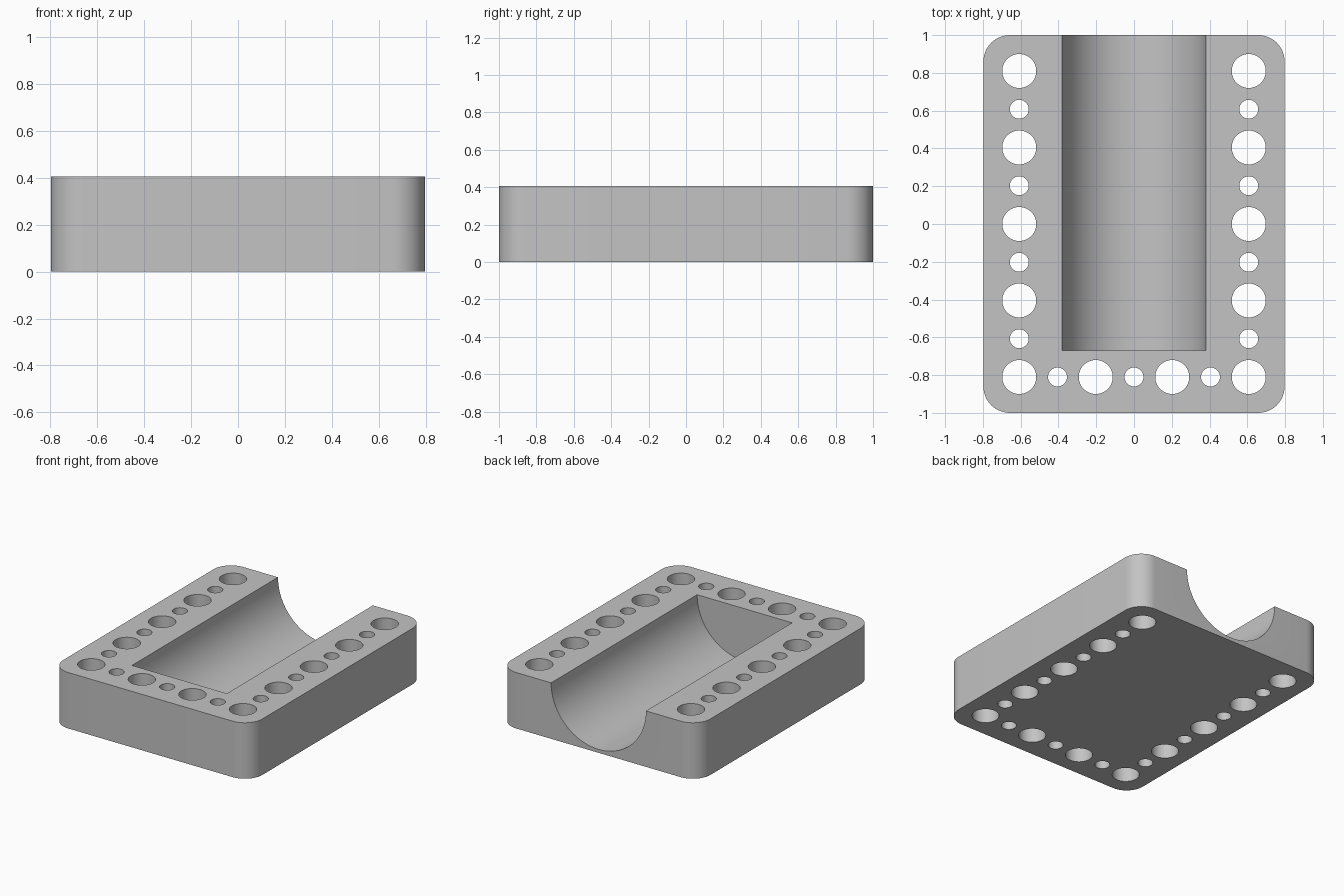
import bpy
import bmesh
from math import pi, sin, cos, radians
from mathutils import Matrix, Vector

if "Cube" in bpy.data.objects:
    bpy.data.objects.remove(bpy.data.objects["Cube"])

WIDTH, LENGTH, HEIGHT = 1.595, 2.0, 0.405
CORNER = 0.14
PITCH = 0.2025
BIG, SMALL = 0.09, 0.05
GROOVE_RADIUS, GROOVE_END = 0.38, -0.67

grey = bpy.data.materials.new("plain grey")
grey.use_nodes = True
grey.diffuse_color = (0.55, 0.55, 0.55, 1)
grey.node_tree.nodes["Principled BSDF"].inputs["Base Color"].default_value = grey.diffuse_color


def make_object(name, bm):
    mesh = bpy.data.meshes.new(name)
    bmesh.ops.recalc_face_normals(bm, faces=bm.faces)
    bm.to_mesh(mesh)
    bm.free()
    obj = bpy.data.objects.new(name, mesh)
    bpy.context.collection.objects.link(obj)
    return obj


# Block: rounded rectangle pulled up to full height
bm = bmesh.new()
outline = []
for quarter, (sx, sy) in enumerate([(1, 1), (-1, 1), (-1, -1), (1, -1)]):
    cx = sx * (WIDTH / 2 - CORNER)
    cy = sy * (LENGTH / 2 - CORNER)
    for step in range(13):
        a = (quarter + step / 12) * pi / 2
        outline.append(bm.verts.new((cx + CORNER * cos(a), cy + CORNER * sin(a), 0)))
base = bm.faces.new(outline)
top = bmesh.ops.extrude_face_region(bm, geom=[base])
top_verts = [v for v in top["geom"] if isinstance(v, bmesh.types.BMVert)]
bmesh.ops.translate(bm, verts=top_verts, vec=(0, 0, HEIGHT))
block = make_object("block", bm)
block.data.materials.append(grey)

# Cutters: alternating pin holes along both sides and the front
cut = bmesh.new()


def add_cylinder(radius, depth, sides, matrix):
    bmesh.ops.create_cone(cut, cap_ends=True, segments=sides, radius1=radius,
                          radius2=radius, depth=depth, matrix=matrix)


spots = [(side * 3, row) for side in (-1, 1) for row in range(-4, 5)]
spots += [(col, -4) for col in range(-2, 3)]
for col, row in spots:
    is_big = row % 2 == 0 if abs(col) == 3 else col % 2 == 1
    add_cylinder(BIG if is_big else SMALL, HEIGHT * 2, 48,
                 Matrix.Translation((col * PITCH, row * PITCH, HEIGHT / 2)))

# Cutter: half-round groove, open at the back
groove_length = 1.2 - GROOVE_END
add_cylinder(GROOVE_RADIUS, groove_length, 96,
             Matrix.Translation((0, GROOVE_END + groove_length / 2, HEIGHT))
             @ Matrix.Rotation(radians(90), 4, "X"))
cutter = make_object("cutter", cut)
cutter.hide_render = True

# Cut the block, then drop the cutter
bpy.context.view_layer.objects.active = block
block.select_set(True)
boolean = block.modifiers.new("holes and groove", "BOOLEAN")
boolean.operation = "DIFFERENCE"
boolean.solver = "EXACT"
boolean.object = cutter
bpy.ops.object.modifier_apply(modifier=boolean.name)
bpy.data.objects.remove(cutter)
bpy.ops.object.shade_smooth_by_angle(angle=radians(30))
